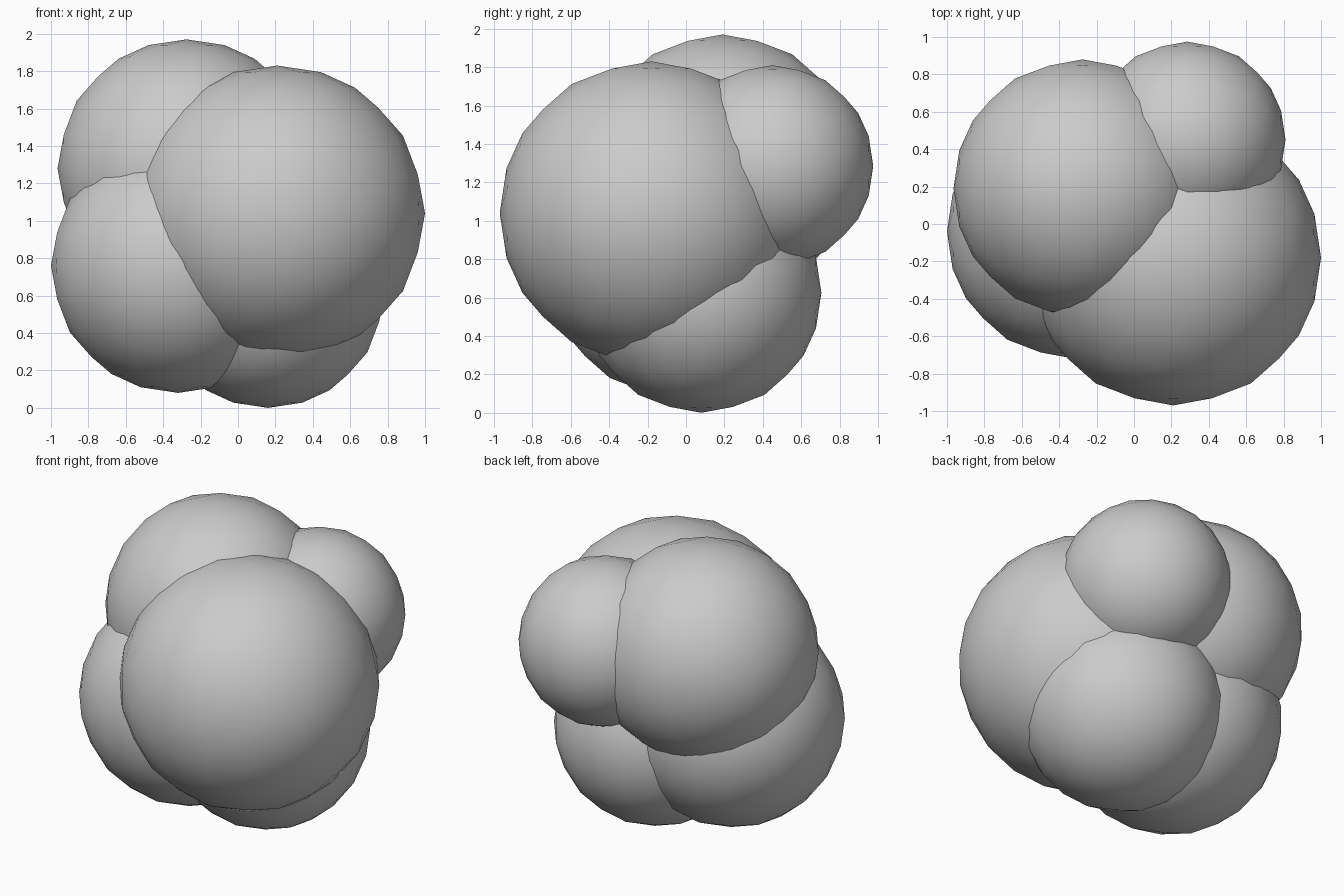
import bpy, bmesh, math
from mathutils import Matrix

if "Cube" in bpy.data.objects:
    bpy.data.objects.remove(bpy.data.objects["Cube"])


def ball(name, center, radius):
    """Smooth icosphere turned so edge midpoints lie on the axes."""
    bm = bmesh.new()
    bmesh.ops.create_icosphere(bm, subdivisions=3, radius=radius)
    turn = Matrix.Rotation(math.radians(-31.717), 4, 'Y')
    bmesh.ops.transform(bm, matrix=Matrix.Translation(center) @ turn, verts=bm.verts)
    for f in bm.faces:
        f.smooth = True
    mesh = bpy.data.meshes.new(name)
    bm.to_mesh(mesh)
    bm.free()
    obj = bpy.data.objects.new(name, mesh)
    bpy.context.collection.objects.link(obj)
    return obj


# Cluster of five overlapping balls
ball("front_large_ball", (0.21, -0.18, 1.04), 0.79)
ball("top_left_ball", (-0.275, 0.19, 1.28), 0.69)
ball("back_right_ball", (0.285, 0.45, 1.285), 0.525)
ball("lower_left_ball", (-0.32, -0.04, 0.76), 0.68)
ball("bottom_ball", (0.16, 0.08, 0.625), 0.625)
